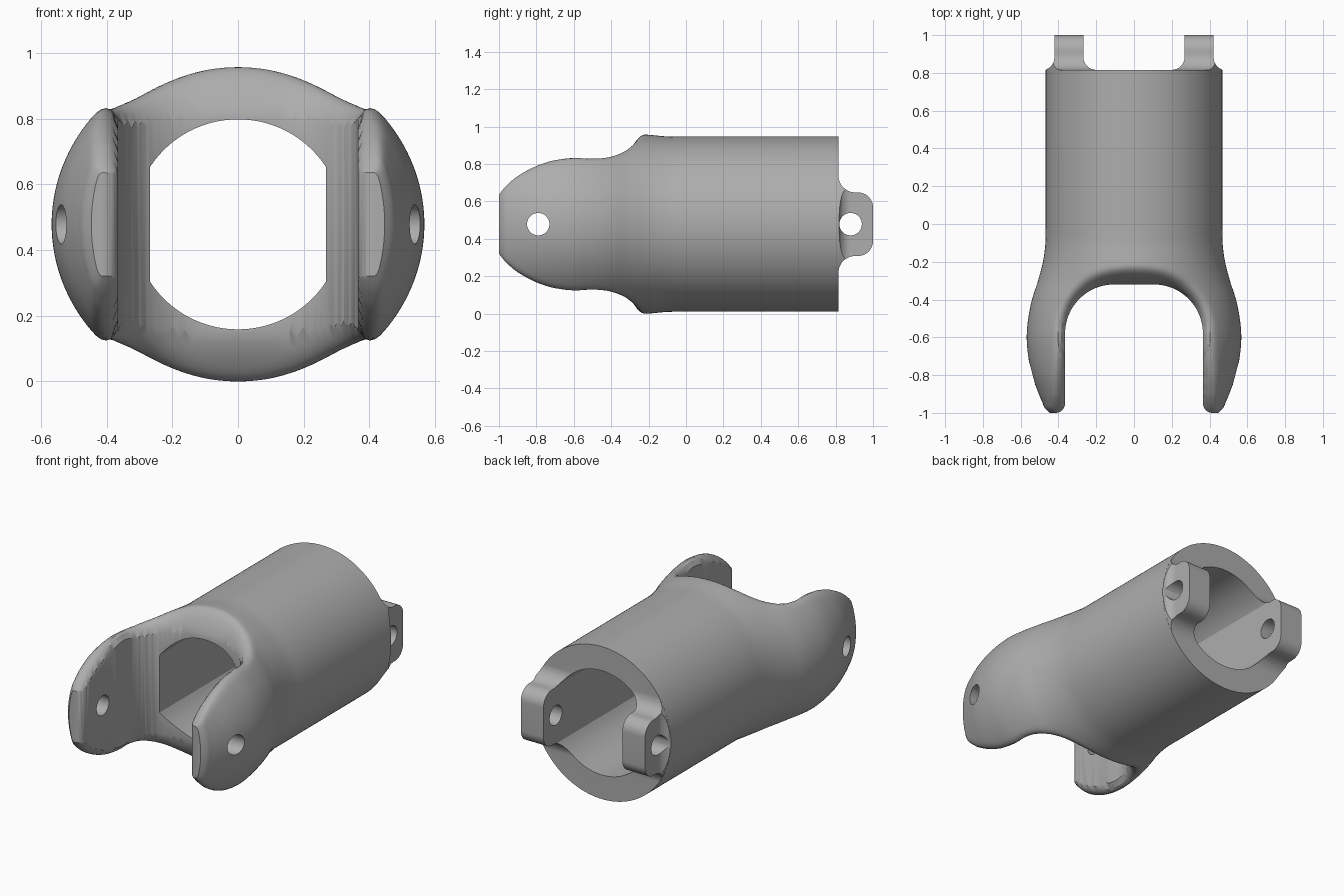
import bpy, bmesh, math

if "Cube" in bpy.data.objects:
    bpy.data.objects.remove(bpy.data.objects["Cube"])

CZ = 0.478                       # height of the bore axis
SLOT, CORNER, FLOOR = 0.365, 0.26, -0.32

mat = bpy.data.materials.new("grey")
mat.diffuse_color = (0.42, 0.42, 0.42, 1)
mat.use_nodes = True
mat.node_tree.nodes["Principled BSDF"].inputs["Base Color"].default_value = mat.diffuse_color

# (y, half width, ellipse half height, arm half height)
STATIONS = [(-1.0, .447, .50, .158), (-.975, .472, .505, .19), (-.95, .483, .51, .216),
            (-.9, .504, .515, .257), (-.8, .540, .52, .312), (-.7, .560, .525, .346),
            (-.6, .568, .525, .360), (-.5, .560, .515, .362), (-.4, .540, .50, .378),
            (-.3, .508, .485, .43), (-.2, .482, .478, .52), (-.1, .469, .469, .60),
            (0, .468, .468, .60), (.815, .468, .468, .60)]


def station(y, col):
    """Smooth interpolation through the station table."""
    s = STATIONS
    i = next((j for j in range(len(s) - 1) if y <= s[j + 1][0]), len(s) - 2)

    def slope(j):
        a, b = s[max(j - 1, 0)], s[min(j + 1, len(s) - 1)]
        return (b[col] - a[col]) / (b[0] - a[0])
    d = s[i + 1][0] - s[i][0]
    t = (y - s[i][0]) / d
    return ((2*t**3 - 3*t*t + 1) * s[i][col] + (t**3 - 2*t*t + t) * d * slope(i)
            + (3*t*t - 2*t**3) * s[i + 1][col] + (t**3 - t*t) * d * slope(i + 1))


def make_object(name, bm):
    bmesh.ops.recalc_face_normals(bm, faces=bm.faces)
    me = bpy.data.meshes.new(name)
    bm.to_mesh(me)
    bm.free()
    me.materials.append(mat)
    ob = bpy.data.objects.new(name, me)
    bpy.context.collection.objects.link(ob)
    return ob


def prism(name, pts, axis, lo, hi):
    """Extrude a 2D outline along an axis (x: yz, y: xz, z: xy)."""
    place = {'x': lambda a, b, c: (c, a, b), 'y': lambda a, b, c: (a, c, b),
             'z': lambda a, b, c: (a, b, c)}[axis]
    bm = bmesh.new()
    rings = [[bm.verts.new(place(a, b, c)) for a, b in pts] for c in (lo, hi)]
    n = len(pts)
    bm.faces.new(rings[0])
    bm.faces.new(rings[1])
    for i in range(n):
        j = (i + 1) % n
        bm.faces.new((rings[0][i], rings[0][j], rings[1][j], rings[1][i]))
    return make_object(name, bm)


def arc(cx, cy, r, a0, a1, n=12):
    return [(cx + r * math.cos(math.radians(a0 + (a1 - a0) * i / n)),
             cy + r * math.sin(math.radians(a0 + (a1 - a0) * i / n))) for i in range(n + 1)]


def boolean(target, tool, op):
    m = target.modifiers.new(op, 'BOOLEAN')
    m.operation, m.solver, m.object = op, 'EXACT', tool
    bpy.context.view_layer.objects.active = target
    bpy.ops.object.modifier_apply(modifier=m.name)
    bpy.data.objects.remove(tool)


# Outer body: lofted sections, with arm tops limited and rounded along the slot
def surface_z(x, y, z):
    h, k = station(y, 3), 0.03
    e = max(k - abs(z - h), 0) / k
    z = min(z, h) - e * e * k / 4
    d = math.hypot(max(abs(x) - SLOT + CORNER, 0), max(y - FLOOR + CORNER, 0)) - CORNER
    f = min(max((y + 0.58) / 0.26, 0), 1)
    r = 0.055 + 0.045 * f
    d = max(d, 0)
    if d < r:
        z -= r - math.sqrt(r * r - (r - d) ** 2)
    return max(z, 0)


SEG = 160
bm = bmesh.new()
ys = [-1 + 0.0125 * i for i in range(77)] + [0.0, 0.815]
rings = []
for y in ys:
    w, h = station(y, 1), station(y, 2)
    ring = []
    for i in range(SEG):
        a = 2 * math.pi * i / SEG
        x, s = w * math.cos(a), math.sin(a)
        z = surface_z(x, y, h * abs(s))
        ring.append(bm.verts.new((x, y, CZ + math.copysign(z, s))))
    rings.append(ring)
for p, q in zip(rings, rings[1:]):
    for i in range(SEG):
        j = (i + 1) % SEG
        bm.faces.new((p[i], p[j], q[j], q[i]))
bm.faces.new(rings[0])
bm.faces.new(rings[-1])
body = make_object("fork_sleeve", bm)

# Rear lugs: side outline crossed with plan outline, trimmed to the sleeve radius
upper = arc(.905, .26, .09, 180, 270) + arc(.92, .09, .08, 90, 0)
side = [(.79, .26)] + upper + [(y, -z) for y, z in reversed(upper)] + [(.79, -.26)]
plan = ([(.2, .79), (.2, 1.0), (.422, 1.0)] + arc(.487, .88, .065, 180, 252, 8)
        + [(.467, .79)])
for sx in (-1, 1):
    lug = prism("lug", [(y, z + CZ) for y, z in side], 'x', *sorted((sx * .15, sx * .5)))
    boolean(lug, prism("plan", [(sx * x, y) for x, y in plan], 'z', -.1, 1.1), 'INTERSECT')
    boolean(lug, prism("trim", arc(0, CZ, .4675, 1, 358, 119), 'y', .7, 1.1), 'INTERSECT')
    boolean(body, lug, 'UNION')

# Fork slot, flared at the arm tips
half = [(.42, -1.05), (.42, -1.0)] + arc(.415, -.95, .05, 265, 180, 8) \
    + arc(SLOT - CORNER, FLOOR - CORNER, CORNER, 0, 90, 24)
slot = half + [(-x, y) for x, y in reversed(half)]
boolean(body, prism("slot", slot, 'z', -.2, 1.2), 'DIFFERENCE')

# Bore with two flat sides
a = math.degrees(math.acos(.268 / .32))
bore = arc(0, CZ, .32, a, 180 - a, 40) + arc(0, CZ, .32, 180 + a, 360 - a, 40)
boolean(body, prism("bore", bore, 'y', -1.2, 1.2), 'DIFFERENCE')

# Cross pin holes
for y in (-.79, .88):
    boolean(body, prism("pin_hole", arc(y, CZ, .06, 0, 352.5, 47), 'x', -.8, .8), 'DIFFERENCE')

body.select_set(True)
bpy.context.view_layer.objects.active = body
bpy.ops.object.shade_smooth_by_angle(angle=math.radians(30))
